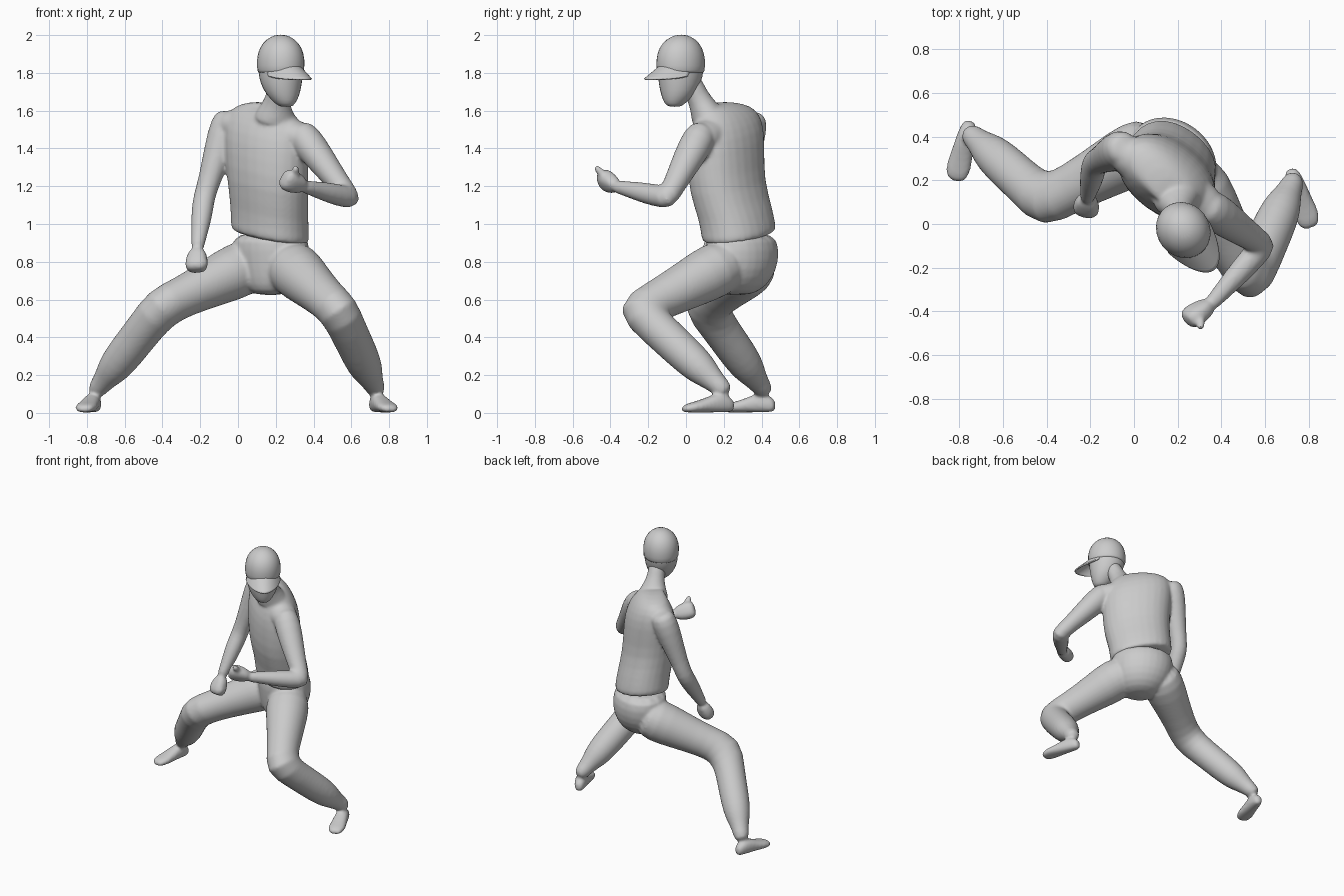
import bpy, bmesh, math
from mathutils import Vector as V

if "Cube" in bpy.data.objects:
    bpy.data.objects.remove(bpy.data.objects["Cube"])

UP = V((0, 0, 1))
N = 14


def loft(name, rings, u, v=None, tilt=0.0, power=1.0):
    """Skin elliptical rings (centre, a, b); v=None makes rings follow the path."""
    bm = bmesh.new()
    pts = [V(r[0]) for r in rings]
    u = V(u).normalized()
    loops = []
    for i, (c, a, b) in enumerate(rings):
        c = pts[i]
        if v is None:
            t = V()
            if i:
                t += (c - pts[i - 1]).normalized()
            if i < len(pts) - 1:
                t += (pts[i + 1] - c).normalized()
            t.normalize()
            uu = (u - t * u.dot(t)).normalized()
            vv = t.cross(uu)
        else:
            uu, vv = u, V(v).normalized()
        loop = []
        for k in range(N):
            ang = 2 * math.pi * k / N
            cs, sn = math.cos(ang), math.sin(ang)
            cs = math.copysign(abs(cs) ** power, cs) * a * 1.025
            sn = math.copysign(abs(sn) ** power, sn) * b * 1.025
            loop.append(bm.verts.new(c + uu * cs + vv * sn + UP * tilt * cs))
        loops.append(loop)
    for p, q in zip(loops, loops[1:]):
        for k in range(N):
            bm.faces.new((p[k], p[(k + 1) % N], q[(k + 1) % N], q[k]))
    bm.faces.new(loops[0])
    bm.faces.new(loops[-1])
    return finish(name, bm)


def finish(name, bm):
    bmesh.ops.recalc_face_normals(bm, faces=bm.faces)
    me = bpy.data.meshes.new(name)
    bm.to_mesh(me)
    bm.free()
    for p in me.polygons:
        p.use_smooth = True
    ob = bpy.data.objects.new(name, me)
    bpy.context.collection.objects.link(ob)
    ob.modifiers.new("smooth", "SUBSURF").levels = 1
    ob.modifiers["smooth"].render_levels = 1
    return ob


def fuse(name, parts, rounds):
    """Join overlapping parts into one skin and soften the seams."""
    bpy.ops.object.select_all(action="DESELECT")
    for p in parts:
        p.select_set(True)
    bpy.context.view_layer.objects.active = parts[0]
    bpy.ops.object.convert(target="MESH")
    bpy.ops.object.join()
    ob = bpy.context.view_layer.objects.active
    ob.name = name
    m = ob.modifiers.new("skin", "REMESH")
    m.mode, m.voxel_size, m.use_smooth_shade = "VOXEL", .01, True
    m = ob.modifiers.new("soften", "SMOOTH")
    m.factor, m.iterations = .5, rounds


def limb(name, root, joint, end, upper, bend, lower):
    """Two-segment limb; rings are (fraction, a, b) along each segment."""
    r, j, e = V(root), V(joint), V(end)
    rings = [(r.lerp(j, t), a, b) for t, a, b in upper]
    rings.append((j, *bend))
    rings += [(j.lerp(e, t), a, b) for t, a, b in lower]
    return loft(name, rings, (j - r).cross(e - j))


# Torso and pelvis, turned toward -x
side, back = (0.8, -0.6, 0), (0.6, 0.8, 0)
shirt = loft("shirt", [((.17, .283, .92), .215, .174), ((.17, .28, .95), .218, .176),
                       ((.167, .265, 1.05), .216, .172), ((.157, .215, 1.2), .23, .17),
                       ((.15, .212, 1.36), .245, .168), ((.148, .212, 1.48), .25, .157),
                       ((.148, .21, 1.565), .225, .122), ((.16, .19, 1.61), .155, .09),
                       ((.185, .13, 1.635), .08, .07)], side, back, tilt=-.2, power=.9)
yoke = loft("shoulders", [((-.085, .355, 1.54), .05, .05), ((-.06, .335, 1.535), .085, .075),
                          ((.1, .235, 1.5), .125, .11), ((.3, .105, 1.465), .1, .09),
                          ((.375, .06, 1.45), .08, .075)], back)
pelvis = loft("pelvis", [((.17, .287, .965), .214, .172), ((.175, .3, .86), .222, .18),
                         ((.18, .297, .76), .212, .172), ((.177, .28, .67), .165, .14),
                         ((.17, .26, .62), .09, .08)], side, back)

# Neck and head, turned toward +x
neck = loft("neck", [((.19, .13, 1.53), .13, .1), ((.198, .105, 1.59), .1, .082),
                     ((.205, .075, 1.65), .066, .062), ((.213, .045, 1.71), .058, .058),
                     ((.222, .01, 1.78), .06, .06)], (1, .2, 0))
hs, hf = V((.79, .61, 0)).normalized(), V((.61, -.79, 0)).normalized()
loft("head", [((.255, -.06, 1.62), .03, .03), ((.25, -.06, 1.635), .05, .055),
              ((.24, -.045, 1.68), .086, .087), ((.228, -.033, 1.74), .108, .114),
              ((.226, -.028, 1.81), .117, .128), ((.226, -.028, 1.88), .115, .126),
              ((.226, -.028, 1.94), .09, .1)], hs, hf)
loft("cap", [((.226, -.028, 1.795), .116, .127), ((.226, -.028, 1.805), .119, .132),
             ((.226, -.028, 1.87), .125, .137), ((.226, -.028, 1.935), .11, .12),
             ((.226, -.026, 1.98), .073, .08), ((.226, -.026, 2.003), .025, .027)], hs, hf)

# Cap brim: a curved strip that drops forward and at its sides
bm = bmesh.new()
grid = []
for i in range(5):
    row = []
    for k in range(11):
        ang = math.radians(-75 + 15 * k)
        s, c = math.sin(ang), math.cos(ang)
        f = i / 4
        out = .1 + c * .02 + f * (.115 * c ** .5)
        p = V((.226, -.028, 0)) + hs * (s * (.118 + .006 * f)) + hf * (c * out)
        p.z = 1.845 - .075 * f * c - .045 * s * s
        row.append(bm.verts.new(p))
    grid.append(row)
for p, q in zip(grid, grid[1:]):
    for k in range(10):
        bm.faces.new((p[k], p[k + 1], q[k + 1], q[k]))
brim = finish("cap_brim", bm)
brim.modifiers.new("thickness", "SOLIDIFY").thickness = .01

# Legs
thigh = [(-.1, .12, .12), (.1, .155, .153), (.4, .13, .132), (.75, .107, .112)]
shin = [(.25, .1, .1), (.5, .099, .1), (.7, .093, .093), (.81, .078, .078),
        (.92, .056, .056), (1.08, .047, .05)]
legs = [limb("right_leg", (.065, .355, .785), (-.405, .1, .56), (-.742, .405, .13),
             thigh, (.108, .138), shin),
        limb("left_leg", (.27, .21, .785), (.535, -.25, .54), (.728, .19, .13),
             thigh, (.108, .16), shin)]


# Feet from heel to toe
def foot(name, heel, toe):
    h, t = V((*heel, 0)), V((*toe, 0))
    shape = [(0, .02, .025, .035), (.08, .036, .042, .045), (.3, .045, .055, .057),
             (.55, .05, .038, .04), (.78, .06, .028, .03), (.94, .048, .022, .024),
             (1, .024, .012, .018)]
    return loft(name, [(h.lerp(t, f) + UP * z, a, b) for f, a, b, z in shape],
                UP.cross(t - h), UP, power=.85)


legs += [foot("right_foot", (-.75, .475), (-.82, .195)),
         foot("left_foot", (.715, .255), (.812, -.02))]

# Arms
arm_top = [(-.14, .065, .065), (.03, .09, .092), (.35, .08, .084), (.78, .058, .062)]
forearm = [(.22, .057, .06), (.5, .052, .054), (.8, .039, .04), (1.06, .034, .034)]
arms = [limb("right_arm", (-.055, .345, 1.54), (-.18, .28, 1.14), (-.215, .115, .87),
             arm_top, (.057, .062), forearm),
        limb("left_arm", (.345, .075, 1.465), (.592, -.1, 1.138), (.345, -.375, 1.2),
             arm_top, (.057, .092), forearm)]


# Fists with thumbs
def fist(name, wrist, knuckle, wide, thumb):
    w, k, tip = V(wrist), V(knuckle), V(thumb)
    base = w.lerp(k, .45)
    return [loft(name, [(w.lerp(k, f), a, b) for f, a, b in
                        [(0, .034, .034), (.3, .052, .041), (.65, .062, .049),
                         (.95, .058, .045), (1.08, .038, .028)]], wide, power=.75),
            loft(name + "_thumb", [(base, .022, .022), (base.lerp(tip, .6), .022, .021),
                                   (tip, .018, .017)], wide)]


arms += fist("right_fist", (-.213, .12, .87), (-.222, .06, .758), (1, -.3, 0),
             (-.165, .04, .785))
arms += fist("left_fist", (.355, -.365, 1.198), (.245, -.44, 1.24), (.3, -.4, .8),
             (.305, -.485, 1.31))

# Fuse into a soft upper body and trousers, leaving the shirt hem visible
fuse("upper_body", [shirt, yoke, neck] + arms, 8)
fuse("lower_body", [pelvis] + legs, 8)
